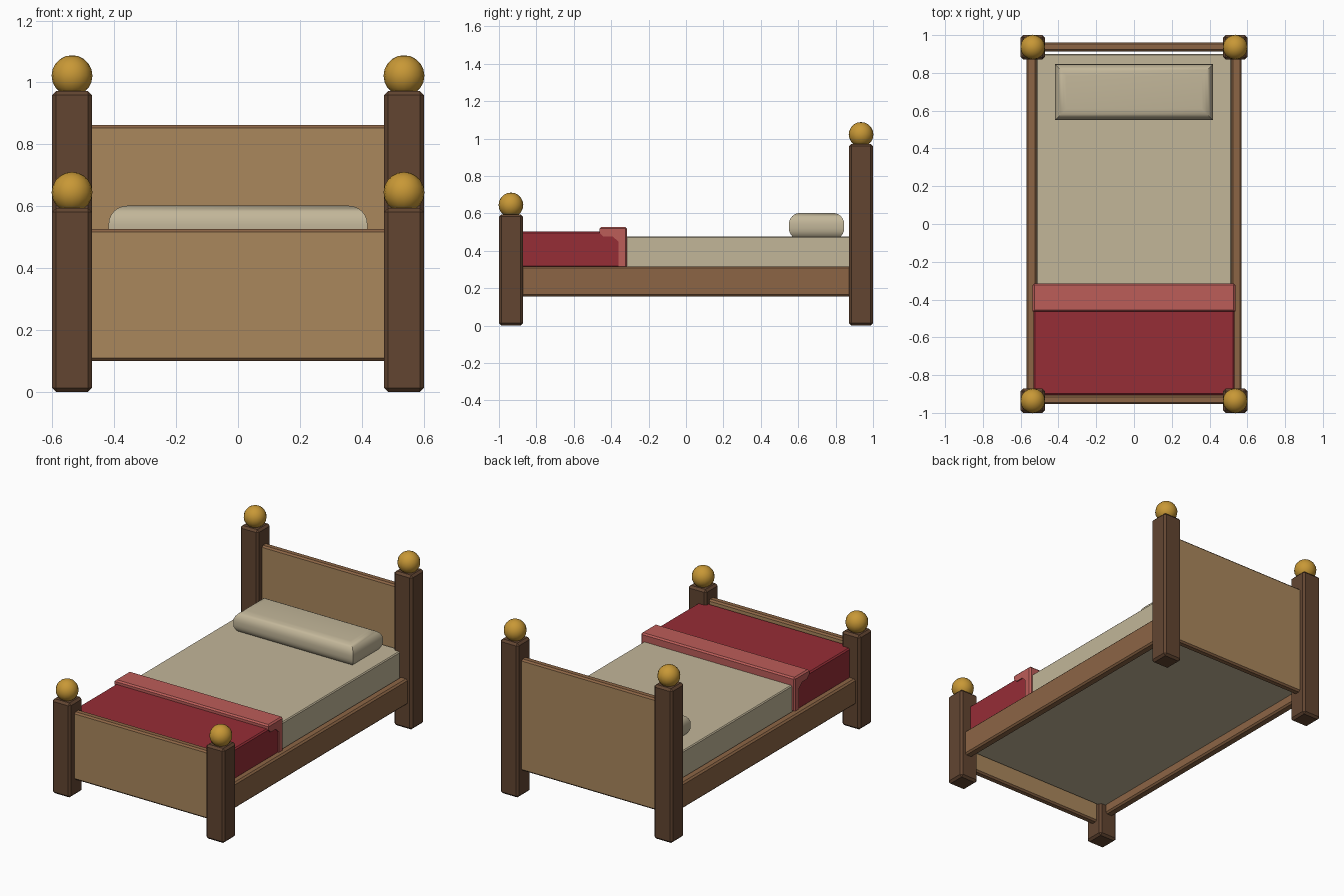
import bpy, bmesh, math

if "Cube" in bpy.data.objects:
    bpy.data.objects.remove(bpy.data.objects["Cube"])


def mat(name, rgb):
    m = bpy.data.materials.new(name)
    lin = [((c / 255 + 0.055) / 1.055) ** 2.4 for c in rgb]
    m.diffuse_color = (*lin, 1)
    m.use_nodes = True
    m.node_tree.nodes["Principled BSDF"].inputs["Base Color"].default_value = m.diffuse_color
    return m


DARK = mat("dark wood", (98, 69, 49))
WOOD = mat("medium wood", (140, 101, 69))
TAN = mat("tan panel", (170, 135, 92))
GOLD = mat("gold", (200, 152, 54))
LINEN = mat("linen", (194, 182, 153))
RED = mat("red blanket", (150, 45, 54))
ROSE = mat("rose fold", (188, 93, 89))


def finish(bm, name, *mats):
    bmesh.ops.recalc_face_normals(bm, faces=bm.faces)
    me = bpy.data.meshes.new(name)
    bm.to_mesh(me)
    bm.free()
    for m in mats:
        me.materials.append(m)
    ob = bpy.data.objects.new(name, me)
    bpy.context.collection.objects.link(ob)
    return ob


def box(name, x, y, z, bevel, *mats):
    """Chamfered box from (min, max) ranges; a second material goes on broad y faces."""
    bm = bmesh.new()
    bmesh.ops.create_cube(bm, size=1)
    for v in bm.verts:
        v.co = [r[0] if c < 0 else r[1] for c, r in zip(v.co, (x, y, z))]
    if bevel:
        bmesh.ops.bevel(bm, geom=bm.edges[:], offset=bevel, segments=1,
                        profile=0.5, affect='EDGES')
    if len(mats) > 1:
        bm.normal_update()
        for f in bm.faces:
            f.material_index = int(abs(f.normal.y) > 0.9)
    return finish(bm, name, *mats)


# Four posts with ball finials
for end, cy, top in (("foot", -0.936, 0.595), ("head", 0.936, 0.972)):
    for side, s in (("left", -1), ("right", 1)):
        cx = s * 0.536
        box(f"{end}_post_{side}", (cx - 0.064, cx + 0.064),
            (cy - 0.064, cy + 0.064), (0, top), 0.013, DARK)
        bm = bmesh.new()
        bmesh.ops.create_uvsphere(bm, u_segments=16, v_segments=10, radius=0.066)
        bmesh.ops.translate(bm, verts=bm.verts, vec=(cx, cy, top + 0.05))
        for f in bm.faces:
            f.smooth = True
        finish(bm, f"{end}_ball_{side}", GOLD)

# Panels: tan faces with wood edges
box("headboard", (-0.5, 0.5), (0.914, 0.962), (0.16, 0.863), 0.01, WOOD, TAN)
box("footboard", (-0.5, 0.5), (-0.954, -0.906), (0.1, 0.527), 0.01, WOOD, TAN)

# Side rails
for side, s in (("left", -1), ("right", 1)):
    box(f"side_rail_{side}", sorted((s * 0.515, s * 0.57)), (-0.92, 0.92),
        (0.155, 0.317), 0.01, WOOD)

# Mattress and blanket
box("mattress", (-0.517, 0.517), (-0.9, 0.9), (0.21, 0.476), 0.006, LINEN)
box("blanket", (-0.531, 0.531), (-0.905, -0.33), (0.31, 0.502), 0.008, RED)

# Turned-back blanket fold, a side profile extruded across the bed
profile = [(-0.463, 0.527), (-0.315, 0.527), (-0.315, 0.312), (-0.36, 0.312),
           (-0.36, 0.447), (-0.39, 0.475), (-0.44, 0.475), (-0.463, 0.498)]
bm = bmesh.new()
face = bm.faces.new([bm.verts.new((-0.537, y, z)) for y, z in profile])
ext = bmesh.ops.extrude_face_region(bm, geom=[face])
bmesh.ops.translate(bm, vec=(1.074, 0, 0),
                    verts=[g for g in ext["geom"] if isinstance(g, bmesh.types.BMVert)])
corner = [e for e in bm.edges
          if all(v.co.z > 0.52 or v.co.y > -0.32 for v in e.verts)
          and (abs(e.verts[0].co.x - e.verts[1].co.x) > 1 or e.calc_length() < 0.3)]
bmesh.ops.bevel(bm, geom=corner, offset=0.009, segments=1, profile=0.5, affect='EDGES')
finish(bm, "blanket_fold", ROSE)

# Pillow: rectangles stacked along a rounded section, giving mitred corners
bm = bmesh.new()
r, z0, z1 = 0.06, 0.46, 0.602
angles = [math.radians(-90 + 15 * i) for i in range(7)]
section = [(r - r * math.cos(a), z0 + r + r * math.sin(a)) for a in angles]
section += [(d, z0 + z1 - z) for d, z in reversed(section)]
rings = []
for d, z in section:
    hx, hy = 0.418 - d, 0.148 - d
    rings.append([bm.verts.new((sx * hx, 0.698 + sy * hy, z))
                  for sx, sy in ((-1, -1), (1, -1), (1, 1), (-1, 1))])
for a, b in zip(rings, rings[1:]):
    for i in range(4):
        j = (i + 1) % 4
        bm.faces.new((a[i], a[j], b[j], b[i]))
bm.faces.new(rings[0][::-1])
bm.faces.new(rings[-1])
pillow = finish(bm, "pillow", LINEN)
bpy.ops.object.select_all(action='DESELECT')
pillow.select_set(True)
bpy.context.view_layer.objects.active = pillow
bpy.ops.object.shade_smooth_by_angle(angle=math.radians(35))
